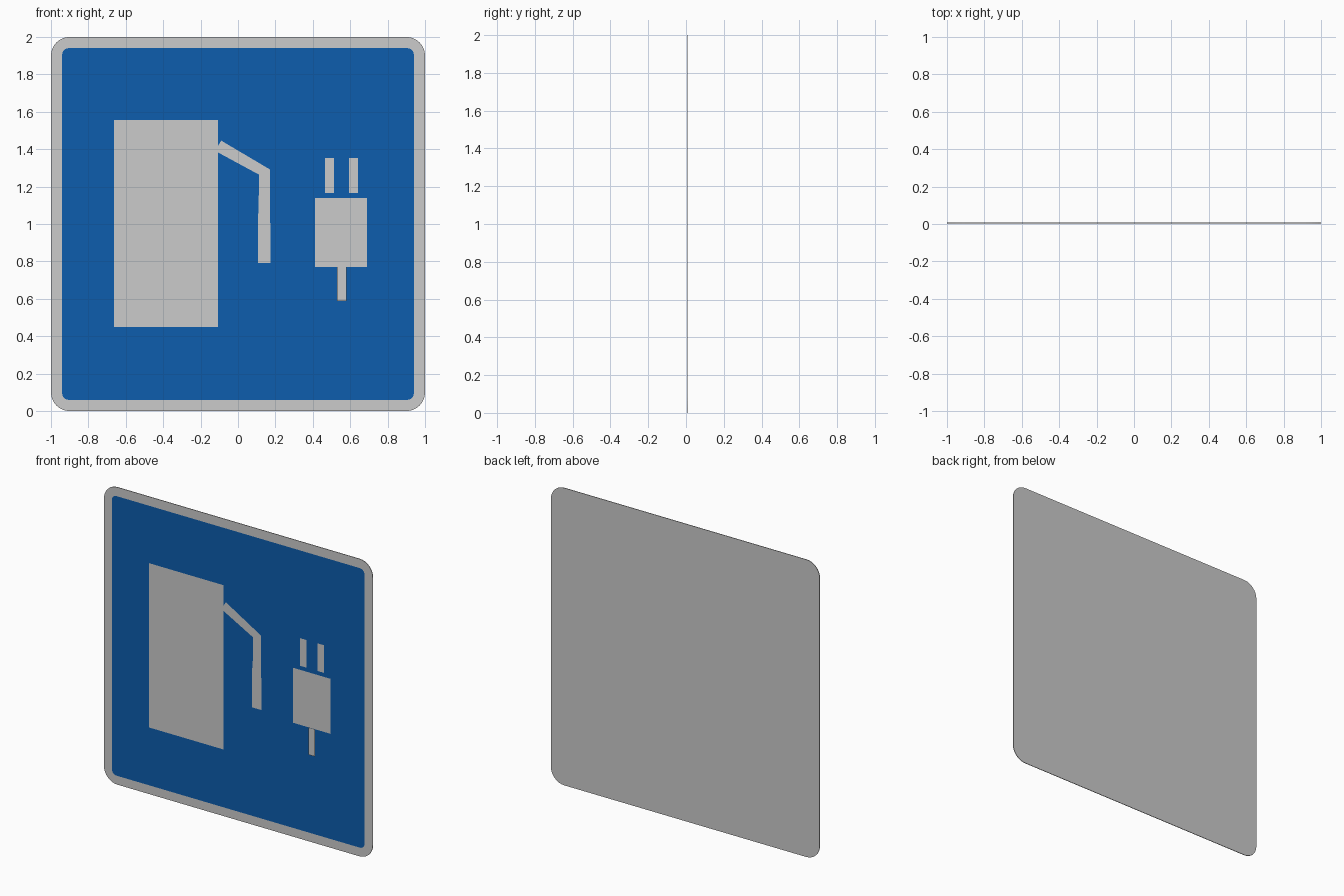
import bpy, bmesh, math

if "Cube" in bpy.data.objects:
    bpy.data.objects.remove(bpy.data.objects["Cube"])

blue = bpy.data.materials.new("sign_blue")
blue.diffuse_color = (0.004, 0.11, 0.42, 1)
blue.use_nodes = True
blue.node_tree.nodes["Principled BSDF"].inputs["Base Color"].default_value = blue.diffuse_color


def sheet(name, pts, y, depth=0.0, mat=None):
    """Flat outline in x/z (counter-clockwise), facing -y, optionally given depth towards +y."""
    bm = bmesh.new()
    face = bm.faces.new([bm.verts.new((x, y, z)) for x, z in pts])
    if depth:
        back = bmesh.ops.extrude_face_region(bm, geom=[face], use_keep_orig=True)
        for v in back["geom"]:
            if isinstance(v, bmesh.types.BMVert):
                v.co.y += depth
        bmesh.ops.recalc_face_normals(bm, faces=bm.faces)
    me = bpy.data.meshes.new(name)
    bm.to_mesh(me)
    bm.free()
    ob = bpy.data.objects.new(name, me)
    bpy.context.collection.objects.link(ob)
    if mat:
        me.materials.append(mat)
    return ob


def rect(x0, x1, z0, z1):
    return [(x0, z0), (x1, z0), (x1, z1), (x0, z1)]


def rounded(half, r, n=8):
    """Square outline with rounded corners, centred on z = 1."""
    c = half - r
    pts = []
    for k, (sx, sz) in enumerate([(1, 1), (-1, 1), (-1, -1), (1, -1)]):
        for i in range(n + 1):
            a = math.pi / 2 * (k + i / n)
            pts.append((sx * c + r * math.cos(a), 1 + sz * c + r * math.sin(a)))
    return pts


# Sign plate and coloured field
sheet("sign_plate", rounded(1.0, 0.1), 0.004, 0.004)
sheet("blue_field", rounded(0.94, 0.035), 0.002, 0, blue)

# Charging pump pictogram
sheet("pump_body", rect(-0.662, -0.108, 0.45, 1.555), 0.0)
sheet("pump_screen", rect(-0.56, -0.21, 1.13, 1.435), -0.003)
sheet("pump_hose", [(-0.108, 1.383), (0.112, 1.264), (0.11, 1.055), (0.106, 1.055),
                    (0.106, 0.791), (0.175, 0.791), (0.175, 1.005), (0.172, 1.005),
                    (0.172, 1.291), (-0.09, 1.446), (-0.108, 1.415)], -0.001)

# Plug pictogram
sheet("plug_body", rect(0.413, 0.69, 0.77, 1.14), -0.003)
for side, x in (("left", 0.465), ("right", 0.594)):
    sheet("plug_prong_" + side, rect(x, x + 0.047, 1.167, 1.353), -0.003)
sheet("plug_cord", rect(0.53, 0.58, 0.589, 0.772), -0.008)
